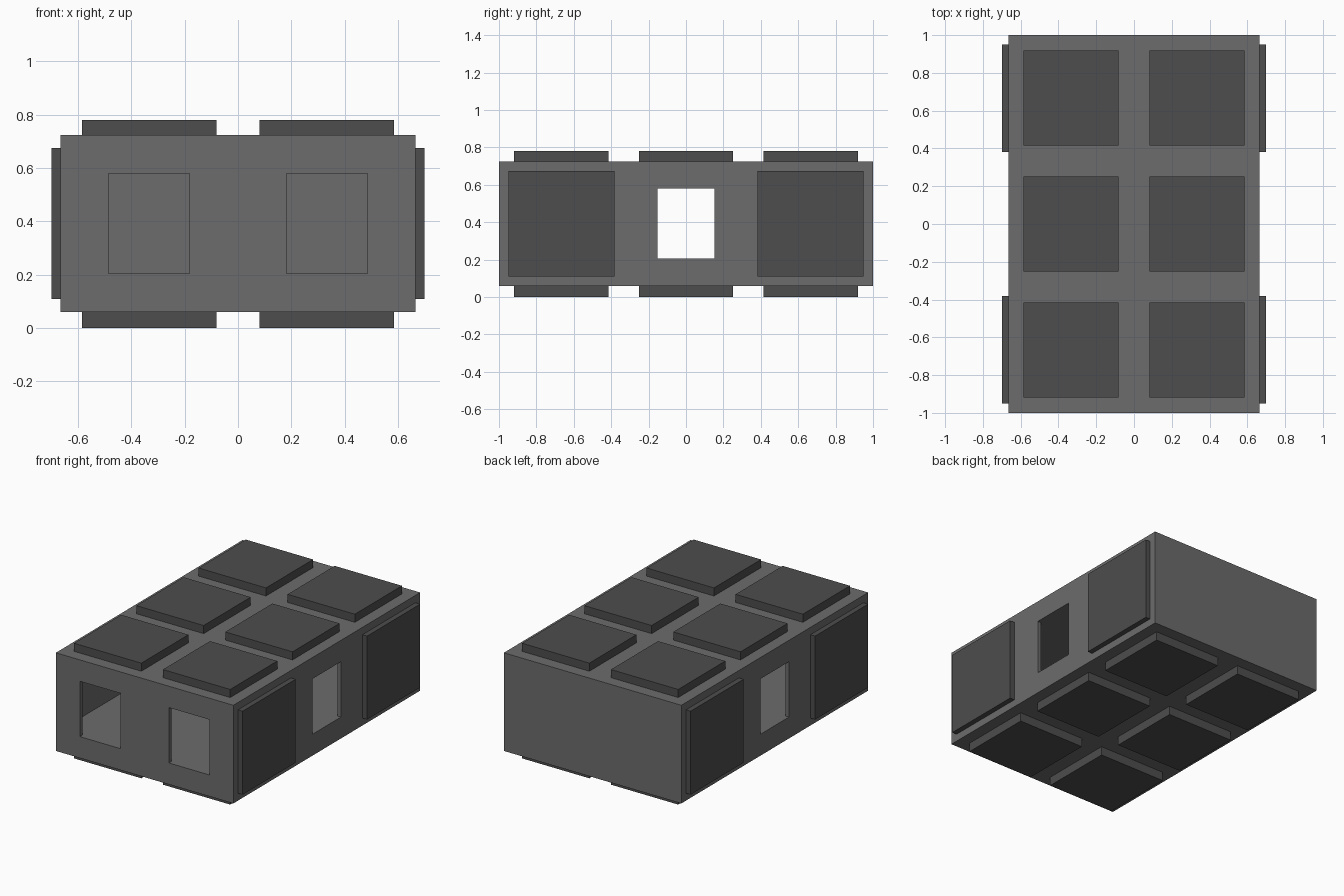
import bpy

if "Cube" in bpy.data.objects:
    bpy.data.objects.remove(bpy.data.objects["Cube"])


def material(name, grey):
    mat = bpy.data.materials.new(name)
    mat.diffuse_color = (grey, grey, grey, 1)
    mat.use_nodes = True
    mat.node_tree.nodes["Principled BSDF"].inputs["Base Color"].default_value = mat.diffuse_color
    return mat


def box(name, x, y, z, mat=None):
    """Box from (min, max) pairs."""
    bpy.ops.mesh.primitive_cube_add(size=1, location=[sum(r) / 2 for r in (x, y, z)])
    ob = bpy.context.object
    ob.name = name
    ob.scale = [r[1] - r[0] for r in (x, y, z)]
    bpy.ops.object.transform_apply(location=False, rotation=False, scale=True)
    if mat:
        ob.data.materials.append(mat)
    return ob


def cut(target, x, y, z):
    """Subtract a box from the target."""
    cutter = box("cutter", x, y, z)
    cutter.hide_render = True
    mod = target.modifiers.new("cut", 'BOOLEAN')
    mod.operation = 'DIFFERENCE'
    mod.solver = 'EXACT'
    mod.object = cutter
    bpy.context.view_layer.objects.active = target
    bpy.ops.object.modifier_apply(modifier=mod.name)
    bpy.data.objects.remove(cutter, do_unlink=True)


body_grey = material("body_grey", 0.15)
pad_grey = material("pad_grey", 0.075)

# Hollow body
W, L, Z0, Z1 = 0.665, 1.0, 0.06, 0.725
WIN_Z = (0.205, 0.58)
body = box("body", (-W, W), (-L, L), (Z0, Z1), body_grey)
cut(body, (-0.64, 0.64), (-0.97, 0.97), (0.203, 0.582))

# Openings: one through both sides, two in the front
cut(body, (-1, 1), (-0.152, 0.152), WIN_Z)
for x in ((-0.485, -0.182), (0.182, 0.485)):
    cut(body, x, (-1.2, -0.8), WIN_Z)

# Square pads on the top and bottom
for level, z in (("top", (Z1, 0.78)), ("bottom", (0.0, Z0))):
    for cx in (-0.333, 0.333):
        for cy in (-0.667, 0, 0.667):
            box(level + "_pad", (cx - 0.252, cx + 0.252),
                (cy - 0.252, cy + 0.252), z, pad_grey)

# Thin panels on the left and right sides
for x in ((-0.70, -W), (W, 0.70)):
    for y in ((-0.95, -0.382), (0.382, 0.95)):
        box("side_panel", x, y, (0.11, 0.675), pad_grey)
